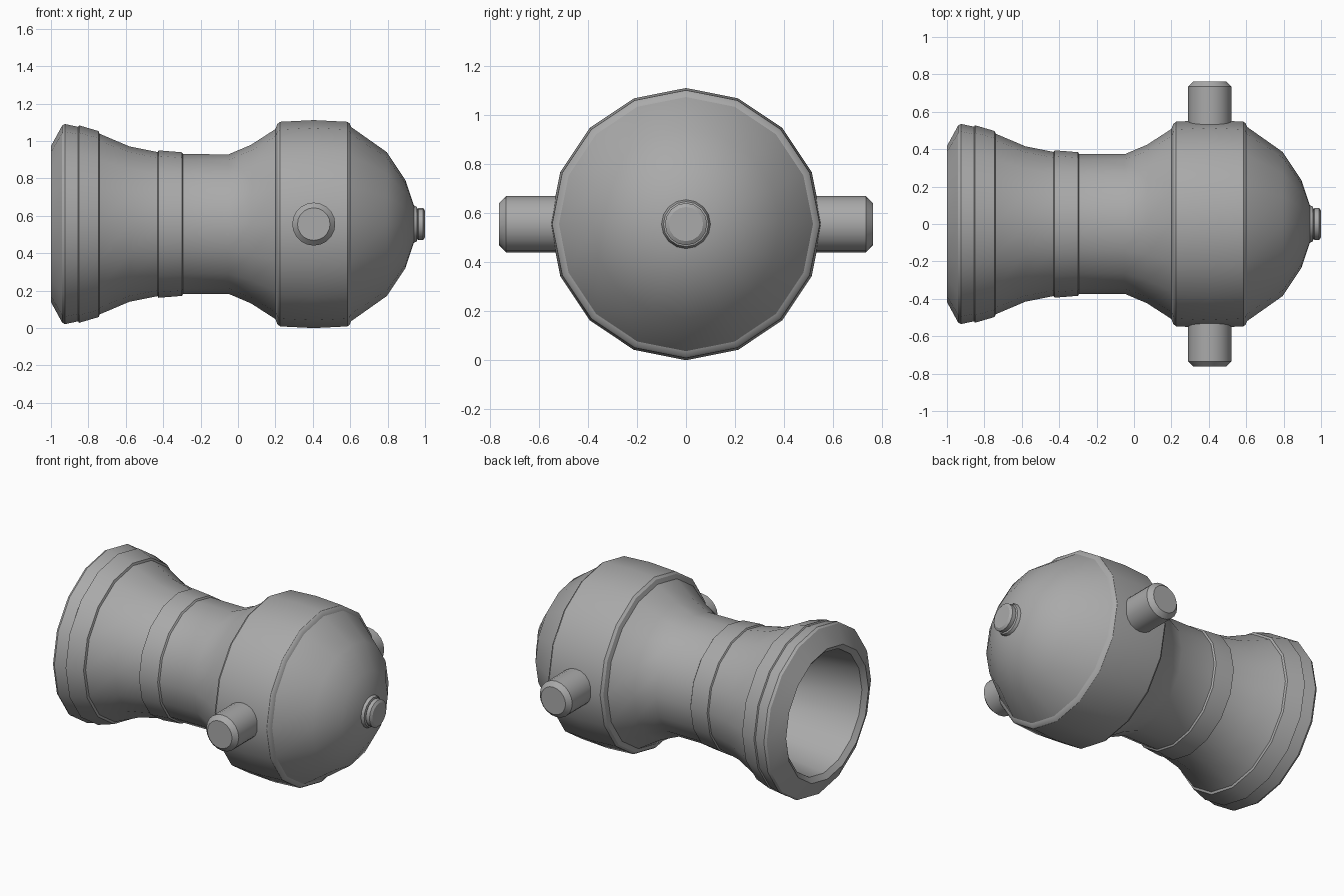
import bpy, bmesh
from math import sin, cos, pi, radians
from mathutils import Matrix

if "Cube" in bpy.data.objects:
    bpy.data.objects.remove(bpy.data.objects["Cube"])

CZ = 0.556  # height of the barrel axis

# Dark iron
iron = bpy.data.materials.new("iron")
iron.diffuse_color = (0.4, 0.4, 0.4, 1)
iron.use_nodes = True
iron.node_tree.nodes["Principled BSDF"].inputs["Base Color"].default_value = iron.diffuse_color


def lathe(name, profile, sides, matrix):
    """Revolve (axial position, radius) points about local x; radius 0 makes a pole."""
    bm = bmesh.new()
    rings = []
    for x, r in profile:
        n = 1 if r == 0 else sides
        rings.append([bm.verts.new((x, r * sin(2 * pi * i / sides), r * cos(2 * pi * i / sides)))
                      for i in range(n)])
    for a, b in zip(rings, rings[1:]):
        for i in range(sides):
            j = (i + 1) % sides
            quad = [a[i % len(a)], a[j % len(a)], b[j % len(b)], b[i % len(b)]]
            bm.faces.new(list(dict.fromkeys(quad)))
    bmesh.ops.recalc_face_normals(bm, faces=bm.faces[:])
    me = bpy.data.meshes.new(name)
    bm.to_mesh(me)
    bm.free()
    me.transform(matrix)
    me.materials.append(iron)
    ob = bpy.data.objects.new(name, me)
    bpy.context.collection.objects.link(ob)
    bpy.ops.object.select_all(action='DESELECT')
    ob.select_set(True)
    bpy.context.view_layer.objects.active = ob
    bpy.ops.object.shade_smooth_by_angle(angle=radians(31))
    return ob


axis = Matrix.Translation((0, 0, CZ))

# Barrel: bore floor, bore wall, muzzle lip, bands, waist, chamber, rounded breech
lathe("barrel", [
    (0.15, 0), (0.12, 0.2), (0.0, 0.27), (-0.3, 0.3), (-0.975, 0.385),
    (-1.0, 0.417), (-0.94, 0.527), (-0.925, 0.535), (-0.855, 0.52),
    (-0.85, 0.528), (-0.745, 0.497), (-0.74, 0.483),
    (-0.58, 0.415), (-0.43, 0.385), (-0.425, 0.394), (-0.3, 0.384), (-0.293, 0.374),
    (-0.05, 0.373), (0.07, 0.424), (0.2, 0.508),
    (0.21, 0.535), (0.225, 0.547), (0.405, 0.556), (0.585, 0.547), (0.597, 0.538), (0.605, 0.519),
    (0.795, 0.385), (0.895, 0.235), (0.94, 0.1), (0.94, 0),
], 16, axis)

# Breech button on its collar
lathe("breech_button", [
    (0.92, 0), (0.92, 0.1), (0.94, 0.1), (0.957, 0.092), (0.96, 0.078), (0.965, 0.086),
    (0.99, 0.086), (1.0, 0.07), (1.0, 0),
], 16, axis)

# Trunnions on both sides of the chamber
for side, s in (("front", -1), ("back", 1)):
    m = Matrix.Translation((0.405, 0, CZ)) @ Matrix.Rotation(s * pi / 2, 4, 'Z')
    lathe(side + "_trunnion", [
        (0.48, 0), (0.48, 0.115), (0.735, 0.115), (0.763, 0.087), (0.763, 0),
    ], 20, m)
